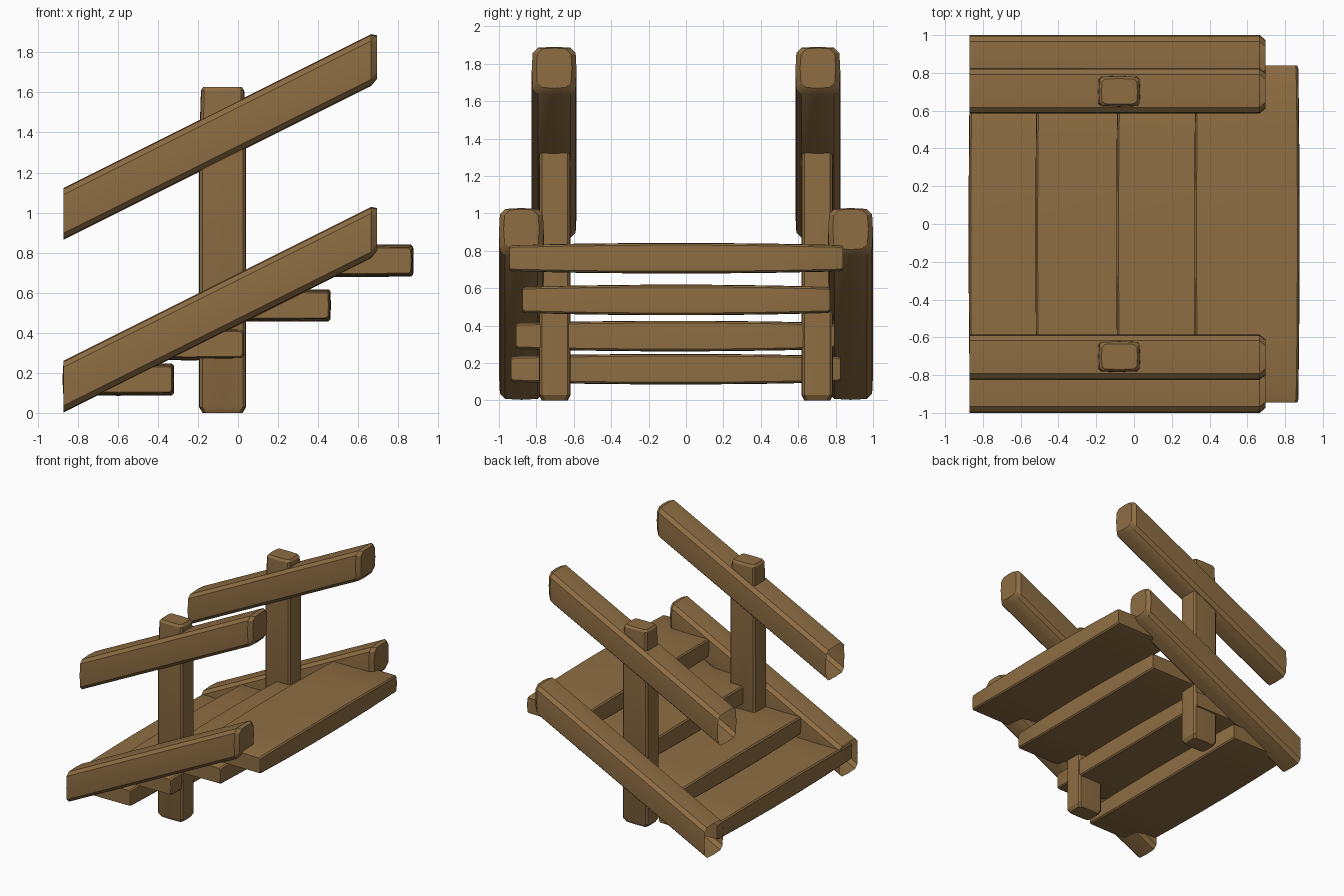
import bpy, bmesh

if "Cube" in bpy.data.objects:
    bpy.data.objects.remove(bpy.data.objects["Cube"])

wood = bpy.data.materials.new("wood")
wood.diffuse_color = (0.27, 0.155, 0.055, 1)
wood.use_nodes = True
wood.node_tree.nodes["Principled BSDF"].inputs["Base Color"].default_value = wood.diffuse_color


def section(hu, hv, c, bulge=0.0):
    """Rectangle with chamfered corners and slightly bulged sides."""
    a, b = hu - bulge, hv - bulge
    pts = [(hu, 0), (a, b - c), (a - c, b), (0, hv)]
    pts += [(-a + c, b), (-a, b - c), (-hu, 0), (-a, -b + c)]
    pts += [(-a + c, -b), (0, -hv), (a - c, -b), (a, -b + c)]
    return pts


def loft(name, rings, cap_start=True, cap_end=True):
    """Skin a list of point rings into one beam."""
    bm = bmesh.new()
    loops = [[bm.verts.new(p) for p in ring] for ring in rings]
    n = len(loops[0])
    for lo, hi in zip(loops, loops[1:]):
        for i in range(n):
            j = (i + 1) % n
            bm.faces.new((lo[i], lo[j], hi[j], hi[i]))
    if cap_start:
        bm.faces.new(loops[0][::-1])
    if cap_end:
        bm.faces.new(loops[-1])
    bmesh.ops.recalc_face_normals(bm, faces=bm.faces)
    mesh = bpy.data.meshes.new(name)
    bm.to_mesh(mesh)
    bm.free()
    obj = bpy.data.objects.new(name, mesh)
    bpy.context.collection.objects.link(obj)
    mesh.materials.append(wood)
    bpy.ops.object.select_all(action='DESELECT')
    obj.select_set(True)
    bpy.context.view_layer.objects.active = obj
    bpy.ops.object.shade_smooth_by_angle(angle=0.5)
    return obj


def rail(name, y, z0):
    """Sloping beam, cut upright at both ends, open at the low end."""
    rings = []
    for x, hy, hz in ((-0.87, 0.12, 0.129), (0.665, 0.12, 0.129), (0.695, 0.095, 0.108)):
        z = z0 + 0.5 * (x + 0.87)
        rings.append([(x, y + u, z + v) for u, v in section(hy, hz, 0.028, 0.005)])
    loft(name, rings, cap_start=False)


def post(name, y):
    """Upright with eased ends and a slight taper at the top."""
    rings = []
    for z, hx, hy in ((0.0, 0.1, 0.07), (0.03, 0.118, 0.085), (1.3, 0.118, 0.085),
                      (1.61, 0.108, 0.08), (1.628, 0.095, 0.068)):
        rings.append([(-0.077 + u, y + v, z) for u, v in section(hx, hy, 0.014, 0.003)])
    loft(name, rings)


def tread(name, x, z, y0, y1):
    """Plank slightly thicker and wider at mid length."""
    rings = []
    for t in (0, 0.01, 0.2, 0.4, 0.6, 0.8, 0.99, 1):
        swell = 1 - (2 * t - 1) ** 2
        ease = 0.006 if t in (0, 1) else 0
        prof = section(0.272 + 0.007 * swell - ease, 0.07 + 0.012 * swell - ease, 0.01, 0.002)
        y = y0 + (y1 - y0) * t
        rings.append([(x + u, y, z + v) for u, v in prof])
    loft(name, rings)


# Mirrored side frames
for side, s in (("front", -1), ("back", 1)):
    rail(side + "_stringer", 0.88 * s, 0.132)
    rail(side + "_handrail", 0.705 * s, 0.994)
    post(side + "_post", 0.702 * s)

# Steps, lowest to highest
for i, (x, z, y0, y1) in enumerate(((-0.597, 0.167, -0.935, 0.825),
                                    (-0.243, 0.344, -0.91, 0.795),
                                    (0.185, 0.537, -0.875, 0.77),
                                    (0.598, 0.76, -0.945, 0.84))):
    tread("tread_%d" % (i + 1), x, z, y0, y1)
